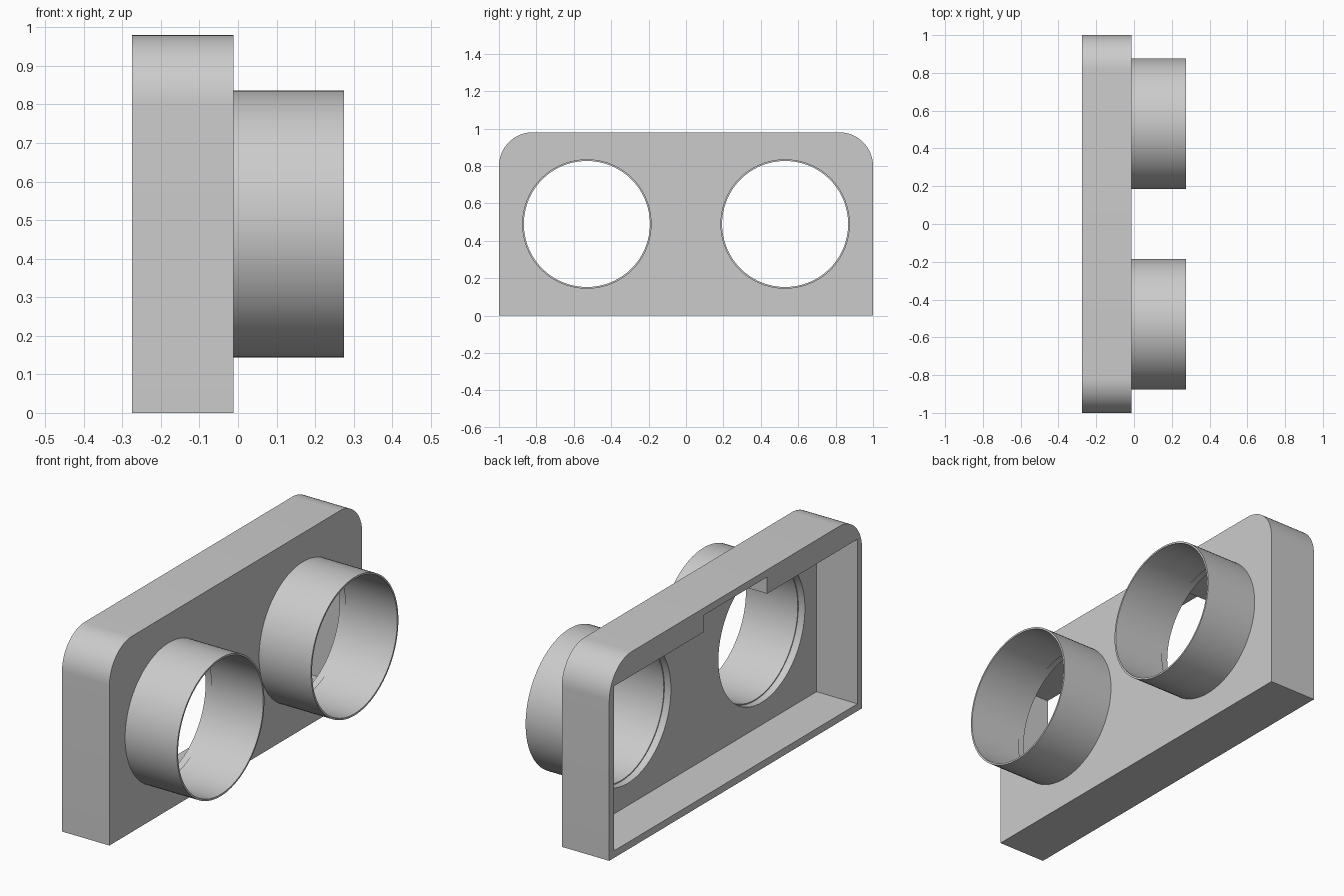
import bpy
import bmesh
import math

if "Cube" in bpy.data.objects:
    bpy.data.objects.remove(bpy.data.objects["Cube"], do_unlink=True)

BACK, FACE, FRONT = -0.275, -0.012, 0.275
HEIGHT, WALL, CORNER = 0.98, 0.036, 0.18
TUBE_Y, TUBE_Z, OUTER_R, INNER_R, HOLE_R = 0.53, 0.49, 0.346, 0.337, 0.342
CAVITY_TOP, NOTCH_HALF = 0.86, 0.25
SIDES = 96

grey = bpy.data.materials.new("plain grey")
grey.use_nodes = True
grey.diffuse_color = (0.6, 0.6, 0.6, 1)
grey.node_tree.nodes["Principled BSDF"].inputs["Base Color"].default_value = (0.6, 0.6, 0.6, 1)


def prism(name, outline, x0, x1):
    """Extrude a (y, z) outline along x."""
    bm = bmesh.new()
    face = bm.faces.new([bm.verts.new((x0, y, z)) for y, z in outline])
    moved = bmesh.ops.extrude_face_region(bm, geom=[face])["geom"]
    verts = [v for v in moved if isinstance(v, bmesh.types.BMVert)]
    bmesh.ops.translate(bm, verts=verts, vec=(x1 - x0, 0, 0))
    bmesh.ops.recalc_face_normals(bm, faces=bm.faces)
    mesh = bpy.data.meshes.new(name)
    bm.to_mesh(mesh)
    bm.free()
    mesh.materials.append(grey)
    obj = bpy.data.objects.new(name, mesh)
    bpy.context.collection.objects.link(obj)
    return obj


def arc(cy, cz, r, start, end, steps):
    angles = [math.radians(start + (end - start) * i / steps) for i in range(steps + 1)]
    return [(cy + r * math.cos(a), cz + r * math.sin(a)) for a in angles]


def circle(cy, r):
    return arc(cy, TUBE_Z, r, 0, 360, SIDES)[:-1]


def rect(half, z0, z1):
    return [(-half, z0), (half, z0), (half, z1), (-half, z1)]


def select(obj):
    bpy.ops.object.select_all(action='DESELECT')
    obj.select_set(True)
    bpy.context.view_layer.objects.active = obj


def cut(obj, cutter):
    cutter.hide_render = True
    mod = obj.modifiers.new("cut", 'BOOLEAN')
    mod.operation, mod.solver, mod.object = 'DIFFERENCE', 'EXACT', cutter
    select(obj)
    bpy.ops.object.modifier_apply(modifier=mod.name)
    bpy.data.objects.remove(cutter, do_unlink=True)


def smooth(obj):
    select(obj)
    bpy.ops.object.shade_smooth_by_angle(angle=math.radians(30))


# Housing: a slab with two rounded upper corners
arc_y, arc_z = 1 - CORNER, HEIGHT - CORNER
outline = [(-1, 0), (1, 0)]
outline += arc(arc_y, arc_z, CORNER, 0, 90, 16) + arc(-arc_y, arc_z, CORNER, 90, 180, 16)
housing = prism("housing", outline, BACK, FACE)

# Open cavity with a raised notch in the top beam
inner = FACE - WALL
y, n, top = 1 - WALL, NOTCH_HALF, HEIGHT - WALL
cavity = [(-y, WALL), (y, WALL), (y, CAVITY_TOP), (n, CAVITY_TOP),
          (n, top), (-n, top), (-n, CAVITY_TOP), (-y, CAVITY_TOP)]
cut(housing, prism("cavity_cutter", cavity, BACK - 0.1, inner))

# Two round openings, each with a thin-walled tube
for side, cy in (("right", -TUBE_Y), ("left", TUBE_Y)):
    cut(housing, prism("hole_cutter", circle(cy, HOLE_R), inner - 0.1, FACE + 0.1))
    tube = prism(side + "_tube", circle(cy, OUTER_R), FACE, FRONT)
    cut(tube, prism("bore_cutter", circle(cy, INNER_R), FACE - 0.1, FRONT + 0.1))
    smooth(tube)
smooth(housing)
